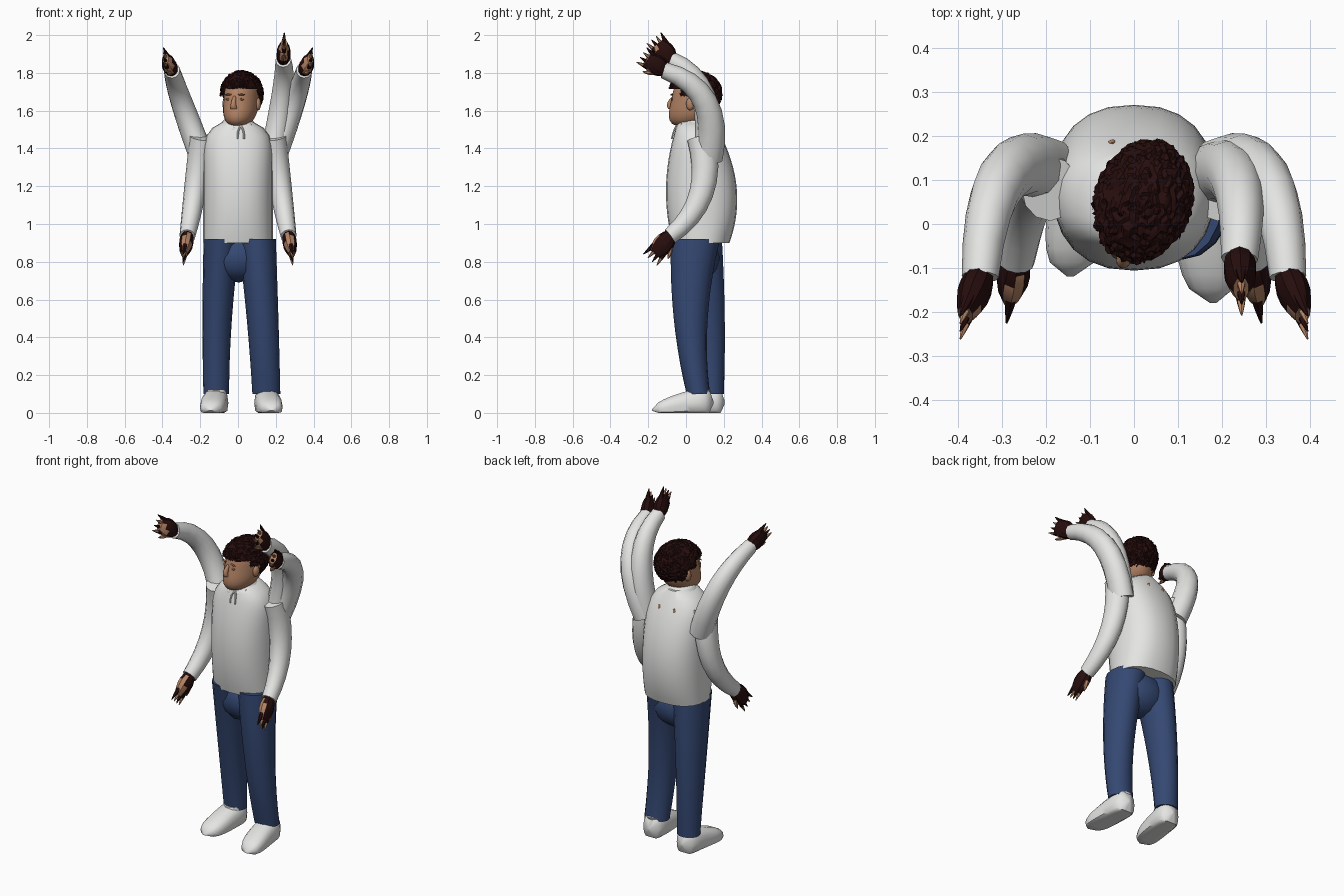
import bpy, bmesh, math, random
from mathutils import Vector, Matrix

random.seed(4)
if "Cube" in bpy.data.objects:
    bpy.data.objects.remove(bpy.data.objects["Cube"])

X, Y, Z = Vector((1, 0, 0)), Vector((0, 1, 0)), Vector((0, 0, 1))


def material(name, red, green, blue):
    colour = (red, green, blue, 1)
    mat = bpy.data.materials.new(name)
    mat.use_nodes = True
    mat.diffuse_color = colour
    shader = mat.node_tree.nodes["Principled BSDF"]
    shader.inputs["Base Color"].default_value = colour
    shader.inputs["Roughness"].default_value = .8
    return mat


WHITE = material("white cloth", .78, .78, .77)
NAVY = material("navy denim", .035, .065, .17)
DARK = material("dark brown", .02, .004, .004)
SKIN = material("tan skin", .46, .23, .13)
SHADE = material("brown skin", .28, .13, .07)


def finish(name, bm, materials, angle=50):
    mesh = bpy.data.meshes.new(name)
    bm.to_mesh(mesh)
    bm.free()
    obj = bpy.data.objects.new(name, mesh)
    bpy.context.collection.objects.link(obj)
    for mat in materials:
        mesh.materials.append(mat)
    bpy.ops.object.select_all(action="DESELECT")
    obj.select_set(True)
    bpy.context.view_layer.objects.active = obj
    bpy.ops.object.shade_smooth_by_angle(angle=math.radians(angle))
    return obj


def through(start, middle, end):
    """Smooth curve through three points or three sizes."""
    a, b, c = (Vector(p) for p in (start, middle, end))
    return lambda t: a * (1 - t) * (1 - 2 * t) + b * 4 * t * (1 - t) + c * t * (2 * t - 1)


def rounded(t, power):
    """Swell from nothing at both ends to full size in the middle."""
    return math.sqrt(max(.01, 1 - abs(2 * t - 1) ** power))


def signed_power(value, power):
    return math.copysign(abs(value) ** power, value)


def loft(name, materials, path, size, steps=8, sides=14, axis=None, ref=Y,
         square=1, floor=-1, rule=None, angle=50):
    """Skin elliptical rings along a path; size gives half width and half depth."""
    bm = bmesh.new()
    rings = []
    for i in range(steps + 1):
        t = i / steps
        centre, (width, depth) = path(t), size(t)
        forward = axis or (path(t + .01) - path(t - .01)).normalized()
        across = ref.cross(forward).normalized()
        up = forward.cross(across)
        ring = []
        for k in range(sides):
            turn = math.tau * k / sides
            point = (centre + across * width * signed_power(math.cos(turn), square)
                     + up * depth * signed_power(math.sin(turn), square))
            point.z = max(point.z, floor)
            ring.append(bm.verts.new(point))
        rings.append(ring)
    for low, high in zip(rings, rings[1:]):
        for k in range(sides):
            bm.faces.new((low[k - 1], low[k], high[k], high[k - 1]))
    bm.faces.new(rings[0])
    bm.faces.new(rings[-1])
    bmesh.ops.recalc_face_normals(bm, faces=bm.faces)
    if rule:
        for face in bm.faces:
            face.material_index = int(rule(face))
    return finish(name, bm, materials, angle)


def blob(name, mat, centre, size, place=Matrix()):
    bm = bmesh.new()
    bmesh.ops.create_icosphere(bm, subdivisions=2, radius=1)
    bm.transform(place @ Matrix.Translation(centre) @ Matrix.Diagonal((*size, 1)))
    return finish(name, bm, [mat])


# Torso in a loose pullover that closes quickly at the shoulders
torso_depth = through((.15, 0), (.185, 0), (.09, 0))
loft("pullover", [WHITE], through((0, .08, .9), (0, .08, 1.22), (0, .05, 1.55)),
     lambda t: (.185 - .12 * t ** 14, torso_depth(t).x), 16, 24, Z, square=.85)
blob("neck", SKIN, (.01, .045, 1.55), (.062, .07, .08))
loft("collar", [WHITE], through((0, .045, 1.51), (0, .045, 1.54), (0, .045, 1.56)),
     through((.1, .1), (.084, .09), (.066, .07)), 4, 18, Z)
for side, s in (("left", 1), ("right", -1)):
    loft(side + "_collar_flap", [WHITE],
         through((.01 * s, -.045, 1.51), (.04 * s, -.045, 1.5), (.07 * s, -.02, 1.53)),
         lambda t: (.02 * rounded(t, 2), .007), 6, 8)
    loft(side + "_drawstring", [WHITE],
         through((.015, -.05, 1.52), (.015 + .014 * s, -.065, 1.49), (.015 + .016 * s, -.075, 1.45)),
         lambda t: (.005, .005), 4, 6)
    blob(side + "_nape_patch", SKIN, (.05 * s, .185, 1.44), (.01, .008, .03))

# Trousers, the left leg a little ahead of the right
loft("left_trouser_leg", [NAVY],
     through((.1, .05, .92), (.13, .025, .5), (.15, .065, .1)),
     through((.1, .13), (.084, .09), (.074, .062)), 10, 16, Z)
loft("right_trouser_leg", [NAVY],
     through((-.085, .06, .92), (-.11, .11, .5), (-.115, .14, .1)),
     through((.097, .13), (.078, .095), (.068, .06)), 10, 16, Z)
blob("seat_of_trousers", NAVY, (.005, .06, .82), (.17, .12, .13))

# Shoes with flat soles and toes turned out
shoe_height = through((.08, 0), (.07, 0), (.03, 0))
for side, x, y, out in (("left", .15, .06, .03), ("right", -.115, .12, -.03)):
    loft(side + "_shoe", [WHITE],
         through((x, y + .085, .055), (x + out / 3, y - .06, .045), (x + out, y - .24, .015)),
         lambda t: (.07 * rounded(t, 4), shoe_height(t).x * rounded(t, 8)),
         12, 14, -Y, Z, .8, 0)
    loft(side + "_shoe_collar", [WHITE],
         through((x, y, .07), (x, y, .1), (x, y + .01, .12)),
         lambda t: (.055, .065), 2, 14, Z)

# Head, turned a little to its right
HEAD = Matrix.Translation((.018, .045, 0)) @ Matrix.Rotation(math.radians(-18), 4, "Z")
head = loft("head", [SKIN], through((0, -.06, 1.51), (0, -.005, 1.65), (0, 0, 1.79)),
            lambda t: (.09 * rounded(t, 3), .122 * rounded(t, 3)), 14, 20, Z)
nose = loft("nose", [SKIN], through((0, -.11, 1.68), (0, -.135, 1.64), (0, -.13, 1.61)),
            through((.008, .01), (.014, .016), (.018, .016)), 5, 10, -Z)
for part in (head, nose):
    part.data.transform(HEAD)
blob("mouth", SHADE, (0, -.118, 1.573), (.026, .006, .006), HEAD)
for side, s in (("left", 1), ("right", -1)):
    blob(side + "_ear", SKIN, (.092 * s, .005, 1.635), (.014, .022, .034), HEAD)
    blob(side + "_eye", SHADE, (.036 * s, -.112, 1.66), (.016, .006, .006), HEAD)
    blob(side + "_eyebrow", SHADE, (.037 * s, -.114, 1.685), (.022, .006, .005), HEAD)


# Hair: a rough cap, open over the face and neck
def below_hairline(face):
    centre = face.calc_center_median()
    if centre.y < -.35:
        return centre.z < .22
    return centre.z < (-.1 if centre.y < .1 else -.85)


bm = bmesh.new()
bmesh.ops.create_icosphere(bm, subdivisions=5, radius=1)
bmesh.ops.delete(bm, geom=[f for f in bm.faces if below_hairline(f)], context="FACES")
for vert in bm.verts:
    vert.co *= random.uniform(.965, 1.055)
bm.transform(HEAD @ Matrix.Translation((0, .005, 1.69)) @ Matrix.Diagonal((.11, .142, .12, 1)))
finish("hair", bm, [DARK], 25)


# Arms: a bent sleeve, a dark hand with a tan patch, and pointed fingers
def arm(name, shoulder, elbow, wrist, tip):
    loft(name + "_sleeve", [WHITE], through(shoulder, elbow, wrist),
         through((.075, .066), (.064, .058), (.044, .042)), 8, 12, ref=X)
    wrist, reach = Vector(wrist), Vector(tip) - Vector(wrist)
    across = X.cross(reach).normalized()

    def at(along, offset=0):
        return wrist + reach * along + across * offset

    loft(name + "_hand", [DARK, SKIN], through(at(-.15), at(.3), at(.75)),
         through((.024, .024), (.054, .038), (.034, .018)), 5, 10, ref=X,
         rule=lambda face: face.normal.y < -.5, angle=25)
    for k in range(4):
        spread = (k - 1.5) * .024
        loft(f"{name}_finger_{k + 1}", [DARK, SKIN],
             through(at(.5, spread), at(.75, spread * 1.1), at(1, spread * 1.3)),
             through((.013, .014), (.01, .01), (.002, .002)), 4, 6, ref=X,
             rule=lambda face: k % 2 and (face.calc_center_median() - at(.8)).dot(reach) > 0)
    loft(name + "_thumb", [SKIN], through(at(.2, .03), at(.4, .055), at(.6, .068)),
         through((.015, .015), (.012, .012), (.003, .003)), 4, 6, ref=X)


for side, s in (("left", 1), ("right", -1)):
    arm(side + "_lowered_arm", (.19 * s, .08, 1.46), (.23 * s, .08, 1.16),
        (.268 * s, -.085, .935), (.29 * s, -.19, .81))
    arm(side + "_raised_arm", (.19 * s, .12, 1.35), (.3 * s, .1, 1.65),
        (.35 * s, -.12, 1.815), (.395 * s, -.235, 1.895))
arm("left_inner_raised_arm", (.18, .11, 1.35), (.235, .09, 1.68),
    (.24, -.08, 1.87), (.245, -.17, 1.985))
